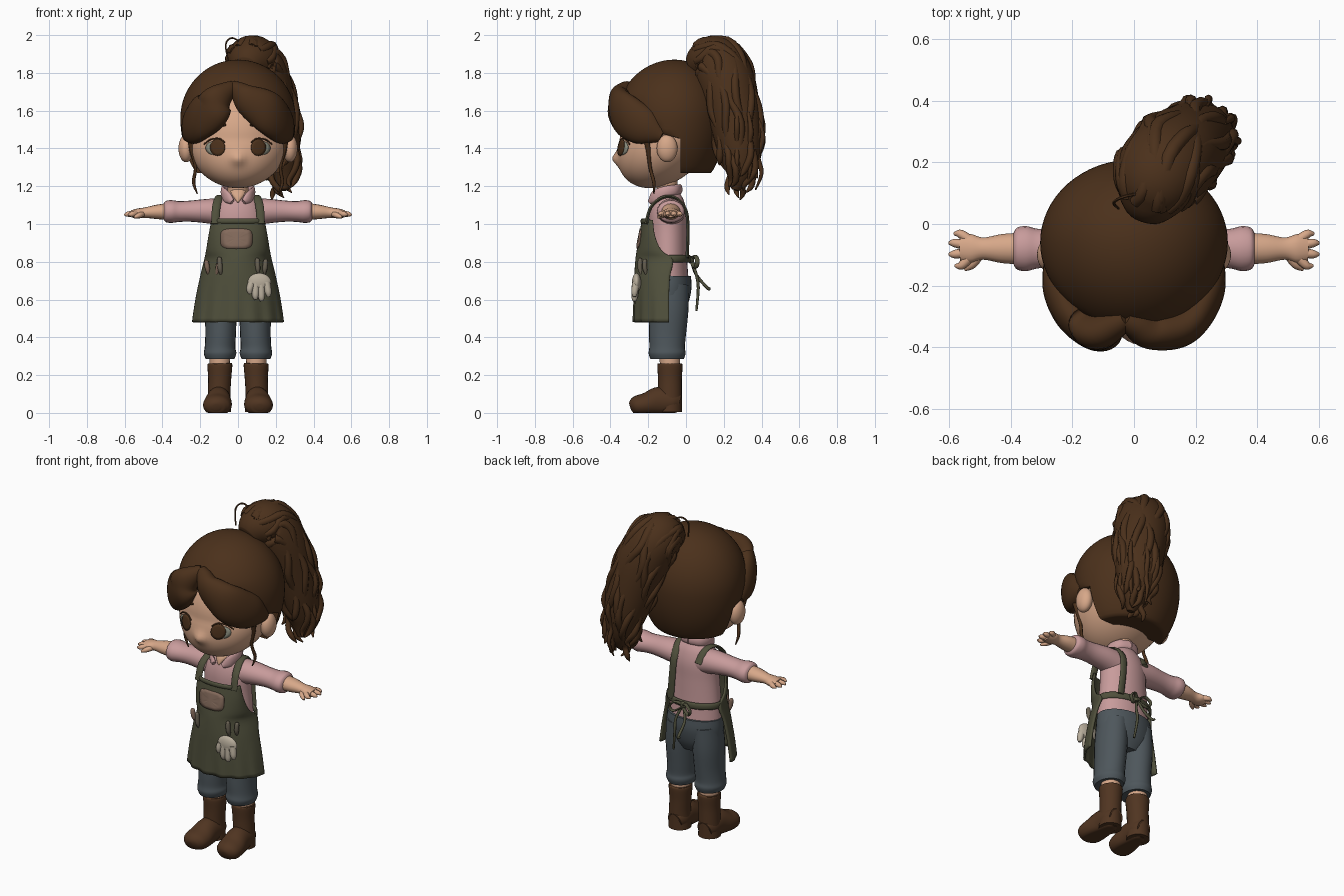
import bpy, bmesh, math, random
from mathutils import Vector

random.seed(4)
if "Cube" in bpy.data.objects:
    bpy.data.objects.remove(bpy.data.objects["Cube"])


def material(name, *rgb):
    m = bpy.data.materials.new(name)
    m.use_nodes = True
    m.diffuse_color = (*rgb, 1)
    m.node_tree.nodes["Principled BSDF"].inputs["Base Color"].default_value = (*rgb, 1)
    return m


HAIR = material("hair_brown", .07, .03, .011)
SKIN = material("skin", .68, .39, .25)
PINK = material("shirt_pink", .58, .33, .33)
OLIVE = material("apron_olive", .08, .08, .045)
SLATE = material("trouser_slate", .076, .094, .106)
BOOT = material("boot_brown", .08, .035, .015)
CREAM = material("glove_cream", .48, .42, .33)
POCKET = material("pocket_tan", .23, .145, .105)
EYE_WHITE = material("eye_grey", .27, .28, .22)
TOOL = material("tool_grey", .14, .12, .085)


def finish(name, bm, mat, angle=.9):
    bmesh.ops.recalc_face_normals(bm, faces=bm.faces)
    me = bpy.data.meshes.new(name)
    bm.to_mesh(me)
    bm.free()
    me.materials.append(mat)
    me.shade_smooth()
    me.set_sharp_from_angle(angle=angle)
    ob = bpy.data.objects.new(name, me)
    bpy.context.collection.objects.link(ob)
    return ob


def spline(pts, steps):
    """Catmull-Rom through points of any dimension."""
    out = []
    for i in range(len(pts) - 1):
        q = [pts[min(max(i + k, 0), len(pts) - 1)] for k in (-1, 0, 1, 2)]
        for s in range(steps):
            t = s / steps
            out.append([b + .5 * t * (c - a + t * (2*a - 5*b + 4*c - d + t * (3*(b - c) + d - a)))
                        for a, b, c, d in zip(*q)])
    return out + [list(pts[-1])]


def frames(pts, ref, steps):
    path = spline([p if len(p) == 5 else (*p, p[3]) for p in pts], steps)
    pos = [Vector(p[:3]) for p in path]
    for i, p in enumerate(path):
        t = (pos[min(i + 1, len(pos) - 1)] - pos[max(i - 1, 0)]).normalized()
        a = (Vector(ref) - t * t.dot(Vector(ref))).normalized()
        yield pos[i], a, t.cross(a), max(p[3], .002), max(p[4], .002)


X, Y, Z = (1, 0, 0), (0, 1, 0), (0, 0, 1)


def tube(name, pts, mat, ref=X, n=16, steps=5, floor=None):
    """Elliptical sweep: each point is x, y, z, radius along ref, other radius."""
    bm = bmesh.new()
    rings = []
    for p, a, b, ra, rb in frames(pts, ref, steps):
        ring = []
        for k in range(n):
            w = math.tau * k / n
            v = bm.verts.new(p + a * ra * math.cos(w) + b * rb * math.sin(w))
            if floor is not None:
                v.co.z = max(v.co.z, floor)
            ring.append(v)
        rings.append(ring)
    for r, q in zip(rings, rings[1:]):
        for k in range(n):
            bm.faces.new((r[k], r[(k + 1) % n], q[(k + 1) % n], q[k]))
    bm.faces.new(rings[0])
    bm.faces.new(rings[-1])
    return finish(name, bm, mat)


def ball(name, centre, radii, mat, shape=None, segments=40):
    bm = bmesh.new()
    bmesh.ops.create_uvsphere(bm, u_segments=segments, v_segments=segments * 3 // 4, radius=1)
    for v in bm.verts:
        v.co = Vector(c + r * k for c, r, k in zip(centre, radii, v.co))
        if shape:
            shape(v.co)
    return finish(name, bm, mat)


def decal(name, x, z, rx, rz, surf, off, mat, power=1):
    """Thin plate that follows a front-facing surface."""
    bm = bmesh.new()
    mid = bm.verts.new((x, surf(x, z) - off, z))
    last = None
    for r in (.33, .67, 1):
        ring = []
        for k in range(28):
            c, s = math.cos(math.tau * k / 28), math.sin(math.tau * k / 28)
            px = x + r * rx * math.copysign(abs(c) ** power, c)
            pz = z + r * rz * math.copysign(abs(s) ** power, s)
            ring.append(bm.verts.new((px, surf(px, pz) - off, pz)))
        for k in range(28):
            j = (k + 1) % 28
            bm.faces.new((last[k], last[j], ring[j], ring[k]) if last else (mid, ring[k], ring[j]))
        last = ring
    ob = finish(name, bm, mat)
    mod = ob.modifiers.new("thickness", "SOLIDIFY")
    mod.thickness, mod.offset = .006, 0


# Head: the jaw is sheared forward and the nose is a soft bump
def jaw(co):
    if co.y < -.2:
        co.y -= .028 * math.exp(-(co.x ** 2 + (co.z - 1.345) ** 2) / .0011)
    co.y -= .35 * max(0, 1.45 - co.z)


def face_y(x, z):
    k = 1 - (x / .27) ** 2 - ((z - 1.46) / .27) ** 2
    return -.1 - .25 * math.sqrt(max(k, 0)) - .35 * max(0, 1.45 - z)


ball("head", (0, -.1, 1.46), (.27, .25, .27), SKIN, jaw, 72)
tube("neck", [(0, -.1, 1.08, .06), (0, -.1, 1.18, .055), (0, -.11, 1.27, .065)], SKIN)
tube("open_neckline", [(0, -.15, 1.175, .04, .012), (0, -.17, 1.15, .03, .012),
                       (0, -.184, 1.115, .004, .008)], SKIN, X, 12)
for s, side in ((1, "left"), (-1, "right")):
    ball(side + "_ear", (s * .275, -.1, 1.4), (.04, .055, .073), SKIN)
    decal(side + "_eye_white", s * .124, 1.402, .046, .036, face_y, .004, EYE_WHITE)
    decal(side + "_iris", s * .108, 1.405, .039, .044, face_y, .008, HAIR)
    tube(side + "_lashes", [(s * x, face_y(x, z) - .006, z, .004) for x, z in
                            ((.07, 1.432), (.1, 1.452), (.145, 1.447), (.18, 1.422))], HAIR, Z, 8)
    tube(side + "_brow", [(s * x, face_y(x, z) - .004, z, r) for x, z, r in
                          ((.065, 1.525, .006), (.1, 1.52, .009), (.155, 1.497, .003))], HAIR, Z, 8)


# Hair cap: fuller in front and below, hollowed around the face
def cap_shape(co):
    if co.z < 1.56:
        co.z = max(1.56 + (co.z - 1.56) * 1.35, 1.27)
    elif co.y < -.06:
        co.y = -.06 + (co.y + .06) * (1 + .13 * min(1, (co.z - 1.56) / .13))
    if co.z < 1.46:
        co.y = max(co.y, -.03)
    elif co.z < 1.52 or (co.z < 1.69 and abs(co.x) < .11):
        co.y = max(co.y, -.13)


ball("hair_cap", (0, -.06, 1.56), (.305, .27, .31), HAIR, cap_shape, 64)
for s, side in ((1, "left"), (-1, "right")):
    tube(side + "_fringe", [(s * x - .028 * (x < .1), y, z, h, d) for x, y, z, h, d in (
        (-.004, -.305, 1.73, .03, .03), (.03, -.325, 1.706, .05, .045), (.08, -.347, 1.66, .082, .06),
        (.14, -.338, 1.605, .108, .066), (.2, -.29, 1.555, .112, .062), (.243, -.21, 1.51, .095, .054),
        (.265, -.125, 1.465, .035, .03))], HAIR, Z, 24, 6)
    tube(side + "_wisp", [(s * x, y, z, r) for x, y, z, r in (
        (.255, -.22, 1.5, .02), (.245, -.2, 1.4, .014), (.225, -.19, 1.3, .009),
        (.235, -.17, 1.22, .009), (.215, -.17, 1.16, .003))], HAIR, X, 8)

# Ponytail: a thick core with wavy locks running along its surface
TAIL = [(.04, .04, 1.82, .07), (.055, .09, 1.848, .115), (.08, .16, 1.855, .145), (.125, .21, 1.76, .153),
        (.17, .25, 1.6, .142), (.21, .28, 1.42, .12), (.235, .285, 1.28, .08), (.245, .26, 1.18, .02)]
tube("ponytail_core", TAIL, HAIR, X, 28, 6)
rings = list(frames(TAIL, X, 4))
for i in range(16):
    ang, stop = math.tau * i / 16, random.randint(23, 28)
    pts = []
    for k in range(4, stop + 1, 2):
        p, a, b, ra, rb = rings[k]
        low = k / 28
        w = ang + .2 * math.sin(k * .6 + i * 2)
        reach = max(ra, .06) * (.87 + .1 * low * low) + .022 * low * math.sin(k * .8 + i)
        q = p + (a * math.cos(w) + b * math.sin(w)) * reach
        pts.append((*q, .03 * min(1, .5 + k / 16) * (1 - .5 * low)))
    q = Vector(pts[-1][:3]) + Vector((random.uniform(-.03, .04), random.uniform(-.03, .02), -.035))
    tube("ponytail_lock_%d" % i, pts + [(*q, .003)], HAIR, X, 8, 3)
for i, (dx, dy) in enumerate(((.13, 0), (.11, .07), (.04, .13))):
    tube("flyaway_%d" % i, [(.2 + dx * r, .27 + dy * r, z - .03 * i, t) for r, z, t in (
        (.85, 1.62, .008), (1.05, 1.52, .014), (.85, 1.42, .014), (1, 1.33, .011), (.75, 1.24, .004))],
        HAIR, X, 8)
tube("loose_hair_loop", [(.03, .1, 1.95, .005), (-.03, .09, 1.985, .005), (-.065, .07, 1.95, .005),
                         (-.05, .05, 1.86, .004)], HAIR, Y, 6)

# Shirt and collar
tube("shirt_body", [(0, -.095, z, rx, ry) for z, rx, ry in (
    (.69, .165, .11), (.8, .157, .102), (.95, .145, .1), (1.05, .14, .1), (1.12, .115, .085),
    (1.165, .068, .062))], PINK, X, 32)
for s, side in ((1, "left"), (-1, "right")):
    tube(side + "_sleeve", [(s * x, -.08, z, ry, rz) for x, z, ry, rz in (
        (.06, 1.06, .075, .075), (.15, 1.068, .072, .066), (.25, 1.068, .062, .056),
        (.31, 1.066, .064, .055), (.35, 1.066, .073, .06), (.38, 1.066, .068, .057),
        (.392, 1.066, .05, .045))], PINK, Y, 20)
    tube(side + "_collar", [(s * x, y, z, h, .012) for x, y, z, h in (
        (0, -.03, 1.185, .026), (.06, -.055, 1.18, .028), (.08, -.11, 1.17, .03),
        (.062, -.165, 1.145, .033), (.03, -.19, 1.118, .015))], PINK, Z, 12)
    # Arms and hands
    tube(side + "_forearm", [(s * x, -.08, z, ry, rz) for x, z, ry, rz in (
        (.36, 1.066, .052, .046), (.43, 1.064, .047, .038), (.49, 1.06, .036, .028),
        (.53, 1.056, .047, .026), (.565, 1.053, .04, .019))], SKIN, Y, 16)
    for j, (y0, y1, tip) in enumerate(((-.115, -.135, .582), (-.092, -.098, .602),
                                       (-.07, -.062, .602), (-.048, -.032, .585))):
        tube(side + "_finger_%d" % j, [(s * .54, y0, 1.056, .016), (s * (tip - .02), y1, 1.052, .014),
                                       (s * tip, y1, 1.047, .005)], SKIN, Y, 8)
    tube(side + "_thumb", [(s * .5, -.095, 1.055, .016), (s * .525, -.13, 1.045, .015),
                           (s * .55, -.148, 1.035, .006)], SKIN, Z, 8)

# Trousers and boots
tube("trouser_hips", [(0, -.088, z, rx, ry) for z, rx, ry in (
    (.52, .1, .07), (.58, .16, .1), (.66, .172, .117), (.725, .168, .114))], SLATE, X, 32)
for s, side in ((1, "left"), (-1, "right")):
    tube(side + "_trouser_leg", [(s * x, y, z, rx, ry) for x, y, z, rx, ry in (
        (.085, -.085, .68, .08, .1), (.09, -.09, .55, .084, .103), (.092, -.098, .42, .081, .098),
        (.095, -.1, .35, .081, .094), (.095, -.1, .315, .086, .098), (.095, -.1, .285, .076, .088))],
        SLATE, X, 24)
    tube(side + "_calf", [(s * .096, -.085, .22, .052), (s * .096, -.085, .32, .056)], SKIN)
    tube(side + "_boot_shaft", [(s * x, y, z, rx, ry) for x, y, z, rx, ry in (
        (.1, -.085, .005, .064, .064), (.1, -.085, .1, .06, .063), (.097, -.085, .18, .061, .063),
        (.096, -.085, .25, .066, .067), (.096, -.085, .262, .062, .062))], BOOT, X, 24)
    tube(side + "_boot_foot", [(s * x, y, z, rx, rz) for x, y, z, rx, rz in (
        (.1, -.035, .05, .045, .05), (.1, -.07, .058, .062, .065), (.103, -.14, .06, .066, .078),
        (.108, -.21, .045, .076, .062), (.113, -.26, .038, .07, .053), (.114, -.285, .033, .048, .038),
        (.114, -.295, .03, .02, .018))], BOOT, X, 24, floor=0)

# Apron: rows of height, half width, front y, side y
ROWS = spline([(.48, .238, -.272, -.09), (.6, .22, -.27, -.09), (.72, .195, -.268, -.085),
               (.81, .173, -.262, -.07), (.86, .163, -.255, -.13), (.94, .15, -.242, -.165),
               (1.02, .135, -.228, -.175)], 4)


def apron_point(row, u):
    z, w, front, side = row
    fold = .006 * math.sin(u * 22) * max(0, (.7 - z) / .2)
    return (w * math.sin(u * math.pi / 2), side + (front - side) * math.cos(u * math.pi / 2) + fold, z)


def apron_y(x, z):
    row = min(ROWS, key=lambda r: abs(r[0] - z))
    return apron_point(row, math.asin(max(-1, min(1, x / row[1]))) * 2 / math.pi)[1]


bm = bmesh.new()
grid = [[bm.verts.new(apron_point(r, k / 20 - 1)) for k in range(41)] for r in ROWS]
for r, q in zip(grid, grid[1:]):
    for k in range(40):
        bm.faces.new((r[k], r[k + 1], q[k + 1], q[k]))
apron = finish("apron", bm, OLIVE)
solid = apron.modifiers.new("cloth", "SOLIDIFY")
solid.thickness, solid.offset = .012, 0
tube("bib_hem", [(x, apron_y(x, 1.01) - .002, 1.015, .014, .008) for x in
                 (-.13, -.08, 0, .08, .13)], OLIVE, Z, 10)
decal("bib_pocket", -.008, .922, .084, .053, apron_y, .008, POCKET, .5)

# Waist tie, shoulder straps and bow
tube("waist_tie", [(.17 * math.cos(w), -.09 + .11 * math.sin(w), .815, .02, .008) for w in
                   (math.pi * k / 12 for k in range(13))], OLIVE, Z, 10, 3)
STRAP = [(.12, -.212, 1.0), (.115, -.185, 1.09), (.1, -.12, 1.142), (.088, -.05, 1.135),
         (.08, .0, 1.07), (.085, .01, .97), (.1, .006, .82)]
for s, side in ((1, "left"), (-1, "right")):
    pts = STRAP if s > 0 else STRAP[:5]
    tube(side + "_strap", [(s * x, y, z, .022, .009) for x, y, z in pts], OLIVE, X, 10)
    tube(side + "_bow_loop", [(s * x, y, z, .012, .006) for x, y, z in (
        (0, .025, .81), (.035, .05, .83), (.07, .06, .8), (.05, .05, .77), (0, .03, .8))], OLIVE, Y, 8)
    tube(side + "_bow_tail", [(s * .005, .03, .8, .008), (s * .03, .055, .73, .008),
                              (s * .03, .09 - .025 * s, .66, .008),
                              (s * .045, .09 - .035 * s, .6 - .06 * s, .006)], OLIVE, X, 8)
ball("bow_knot", (0, .027, .81), (.022, .016, .02), OLIVE)

# Gloves and tools tucked into the apron front
ball("glove_palm", (.113, -.262, .69), (.063, .024, .05), CREAM)
for j, x in enumerate((.062, .092, .124, .16)):
    drop = (.63, .6, .592, .615)[j]
    tube("glove_finger_%d" % j, [(.115 + (x - .115) * .8, -.265, .69, .02), (x, -.272, drop + .025, .018),
                                 (x + .003, -.272, drop, .009)], CREAM, X, 10)
for x, z, lean, mat in ((-.155, .81, -.012, POCKET), (-.09, .825, -.008, TOOL), (-.112, .8, .01, POCKET),
                        (.108, .82, -.005, TOOL), (.138, .815, .008, TOOL)):
    y = apron_y(x, .75) - .01
    tube("tool_handle", [(x, y + .008, .735, .008), (x + lean * .6, y, .765, .013),
                         (x + lean, y, z - .01, .012), (x + lean, y, z, .004)], mat, X, 10)
